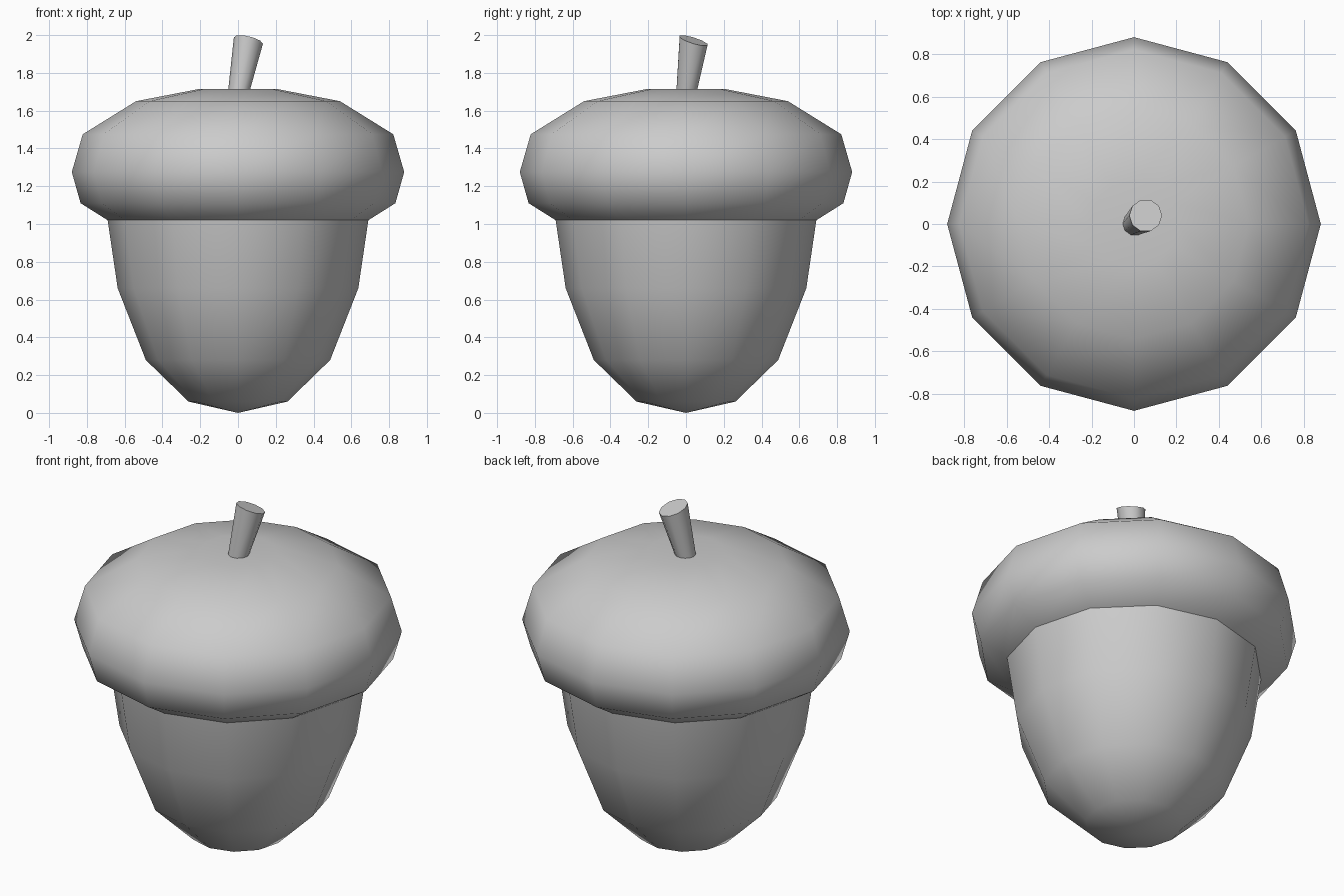
import bpy, bmesh, math
from mathutils import Vector

if "Cube" in bpy.data.objects:
    bpy.data.objects.remove(bpy.data.objects["Cube"])


def loft(name, rings, tip=None, cap_end=False):
    """Skin a list of vertex rings; optional pole point after the last ring."""
    bm = bmesh.new()
    loops = [[bm.verts.new(p) for p in ring] for ring in rings]
    n = len(loops[0])
    for a, b in zip(loops, loops[1:]):
        for i in range(n):
            j = (i + 1) % n
            bm.faces.new((a[i], a[j], b[j], b[i])).smooth = True
    if tip is not None:
        pole = bm.verts.new(tip)
        last = loops[-1]
        for i in range(n):
            bm.faces.new((last[i], last[(i + 1) % n], pole)).smooth = True
    if cap_end:
        end = bm.faces.new(loops[-1])
        for e in end.edges:
            e.smooth = False
    bm.normal_update()
    mesh = bpy.data.meshes.new(name)
    bm.to_mesh(mesh)
    bm.free()
    obj = bpy.data.objects.new(name, mesh)
    bpy.context.collection.objects.link(obj)
    return obj


def ring(radius, centre, sides=12, slope=(0, 0), direction=1):
    """Circle of points on a plane that drops by slope along x and y."""
    pts = []
    for i in range(sides):
        a = direction * 2 * math.pi * i / sides
        x, y = radius * math.cos(a), radius * math.sin(a)
        pts.append(Vector(centre) + Vector((x, y, -slope[0] * x - slope[1] * y)))
    return pts


# Nut body, from the cap down to the point
nut_profile = [(0.69, 1.02), (0.637, 0.66), (0.488, 0.28), (0.262, 0.06)]
loft("nut", [ring(r, (0, 0, z), direction=-1) for r, z in nut_profile], tip=(0, 0, 0))

# Cap, from its lower edge up to a slight dimple under the stem
cap_profile = [(0.69, 1.02), (0.833, 1.11), (0.88, 1.275), (0.822, 1.475),
               (0.54, 1.65), (0.205, 1.715)]
loft("cap", [ring(r, (0, 0, z)) for r, z in cap_profile], tip=(0, 0, 1.69))

# Stem, leaning and flaring to a slanted flat end
loft("stem", [ring(0.055, (0, 0, 1.68), 10),
              ring(0.077, (0.055, 0.04, 1.971), 10, slope=(0.22, 0.3))], cap_end=True)
